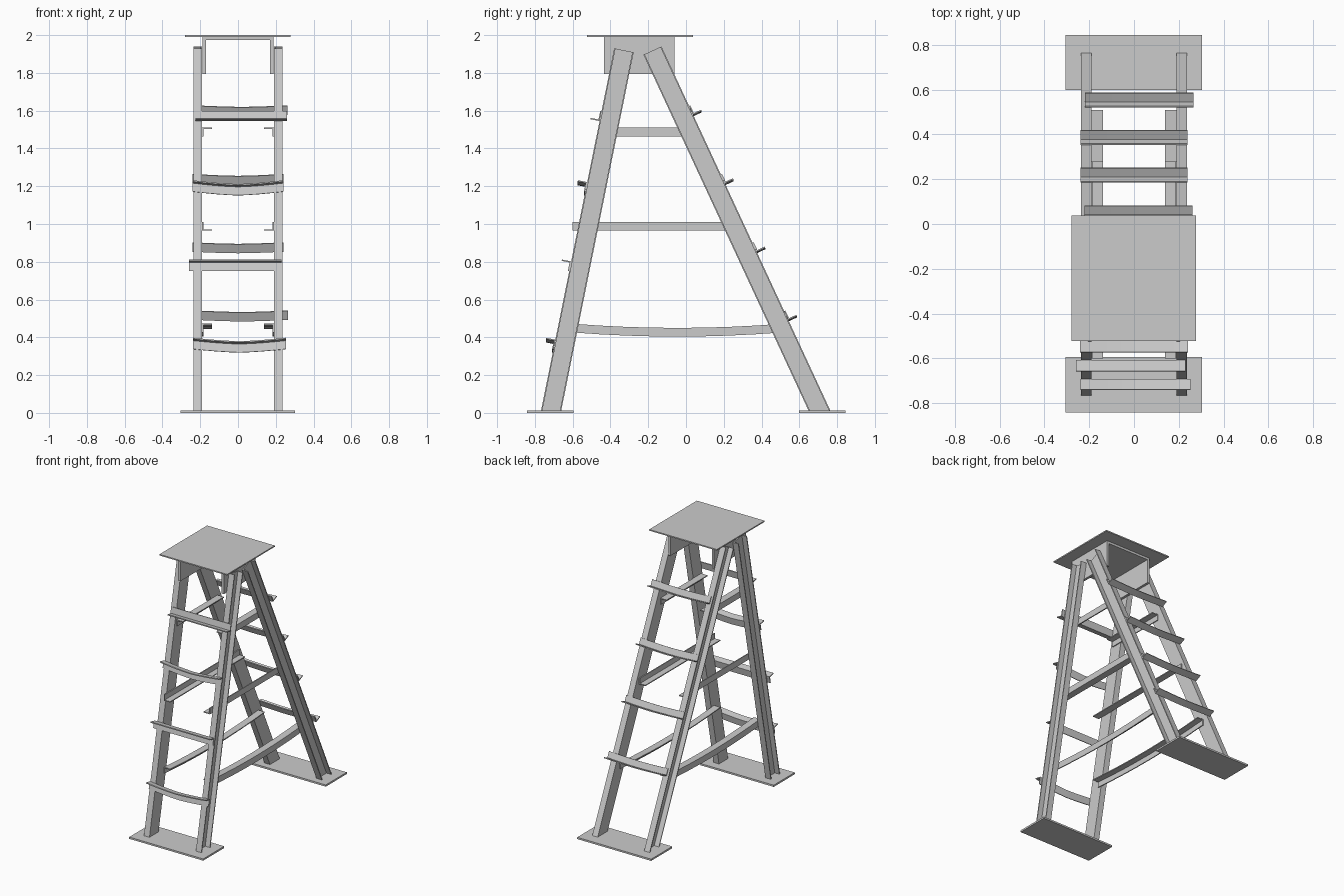
import bpy, bmesh
from mathutils import Vector as V

if "Cube" in bpy.data.objects:
    bpy.data.objects.remove(bpy.data.objects["Cube"])


def sweep(name, profile, stations):
    """Loft a closed 2D profile through frames (origin, u axis, v axis)."""
    bm = bmesh.new()
    rings = [[bm.verts.new(V(o) + V(u) * a + V(v) * b) for a, b in profile]
             for o, u, v in stations]
    n = len(profile)
    for r, s in zip(rings, rings[1:]):
        for i in range(n):
            bm.faces.new((r[i], r[(i + 1) % n], s[(i + 1) % n], s[i]))
    bm.faces.new(rings[0])
    bm.faces.new(rings[-1])
    bmesh.ops.recalc_face_normals(bm, faces=bm.faces)
    me = bpy.data.meshes.new(name)
    bm.to_mesh(me)
    bm.free()
    ob = bpy.data.objects.new(name, me)
    bpy.context.collection.objects.link(ob)
    return ob


def box(name, x0, x1, y0, y1, z0, z1):
    prof = [(x0, z0), (x1, z0), (x1, z1), (x0, z1)]
    return sweep(name, prof, [((0, y, 0), (1, 0, 0), (0, 0, 1)) for y in (y0, y1)])


def angle(a, b, t):
    """L profile: one leg along u (length a), the other along v (length b)."""
    return [(0, 0), (a, 0), (a, t), (t, t), (t, b), (0, b)]


def channel(w, d, t):
    return [(0, d), (0, 0), (w, 0), (w, d), (w - t, d), (w - t, t), (t, t), (t, d)]


# foot plates, platform and the inverted U bracket under it
box("front_foot_plate", -.305, .303, -.842, -.595, 0, .013)
box("back_foot_plate", -.305, .303, .598, .845, 0, .013)
box("top_platform", -.28, .277, -.523, .037, 1.991, 2.0)
t = .018
bracket = [(-.188, 1.795), (-.188, 1.992), (.188, 1.992), (.188, 1.795),
           (.188 - t, 1.795), (.188 - t, 1.992 - t), (-.188 + t, 1.992 - t), (-.188 + t, 1.795)]
sweep("platform_bracket", bracket,
      [((0, y, 0), (1, 0, 0), (0, 0, 1)) for y in (-.435, -.06)])

# leg channels, open side outward; outer edge lines are (bottom y, top y, top z)
LEGS = {"front": (-.77, -.38, 1.93), "back": (.77, -.13, 1.94)}
for end, (yb, yt, zt) in LEGS.items():
    d = V((0, yt - yb, zt)).normalized()
    inward = V((0, d.z, -d.y)) * (1 if yb < 0 else -1)
    flat = V((0, inward.y / d.z ** 2, 0))
    z0 = .01
    foot_y = yb + (yt - yb) * z0 / zt
    for side, s in (("left", -1), ("right", 1)):
        sweep(f"{end}_{side}_leg", channel(.105, .045, .007),
              [((s * .191, foot_y, z0), flat, (s, 0, 0)),
               ((s * .191, yt, zt), inward, (s, 0, 0))])

# rungs: (leg pair, corner height, x start, x end, sag, web direction along leg)
RUNGS = [("front", 1.545, -.225, .26, 0, 1), ("front", 1.222, -.242, .242, .02, -1),
         ("front", .802, -.26, .23, 0, -1), ("front", .388, -.238, .253, .018, -1),
         ("back", 1.578, -.222, .262, .008, 1), ("back", 1.215, -.24, .24, .01, 1),
         ("back", .853, -.24, .24, .008, 1), ("back", .492, -.22, .265, .008, 1)]
for i, (end, z, x0, x1, sag, up) in enumerate(RUNGS):
    yb, yt, zt = LEGS[end]
    d = V((0, yt - yb, zt)).normalized()
    out = V((0, d.z, -d.y)) * (-1 if yb < 0 else 1)
    y = yb + (yt - yb) * z / zt
    st = []
    for k in range(9):
        f = k / 8
        drop = sag * (1 - abs(2 * f - 1) ** 1.5)
        st.append(((x0 + (x1 - x0) * f, y, z - drop), out, d * up))
    sweep(f"{end}_rung_{i % 4 + 1}", angle(.05, .052, .007), st if sag else [st[0], st[-1]])

# side braces inside the legs: (corner height, y start, y end, sag, web direction)
for i, (z, y0, y1, sag, up) in enumerate([(1.51, -.45, .03, 0, -1),
                                          (.965, -.60, .28, 0, 1),
                                          (.472, -.60, .51, .022, -1)]):
    for side, s in (("left", -1), ("right", 1)):
        st = []
        for k in range(9):
            f = k / 8
            drop = sag * (1 - abs(2 * f - 1) ** 2)
            st.append(((s * .19, y0 + (y1 - y0) * f, z - drop), (-s, 0, 0), (0, 0, up)))
        sweep(f"{side}_brace_{i + 1}", angle(.052, .046, .007), st if sag else [st[0], st[-1]])
